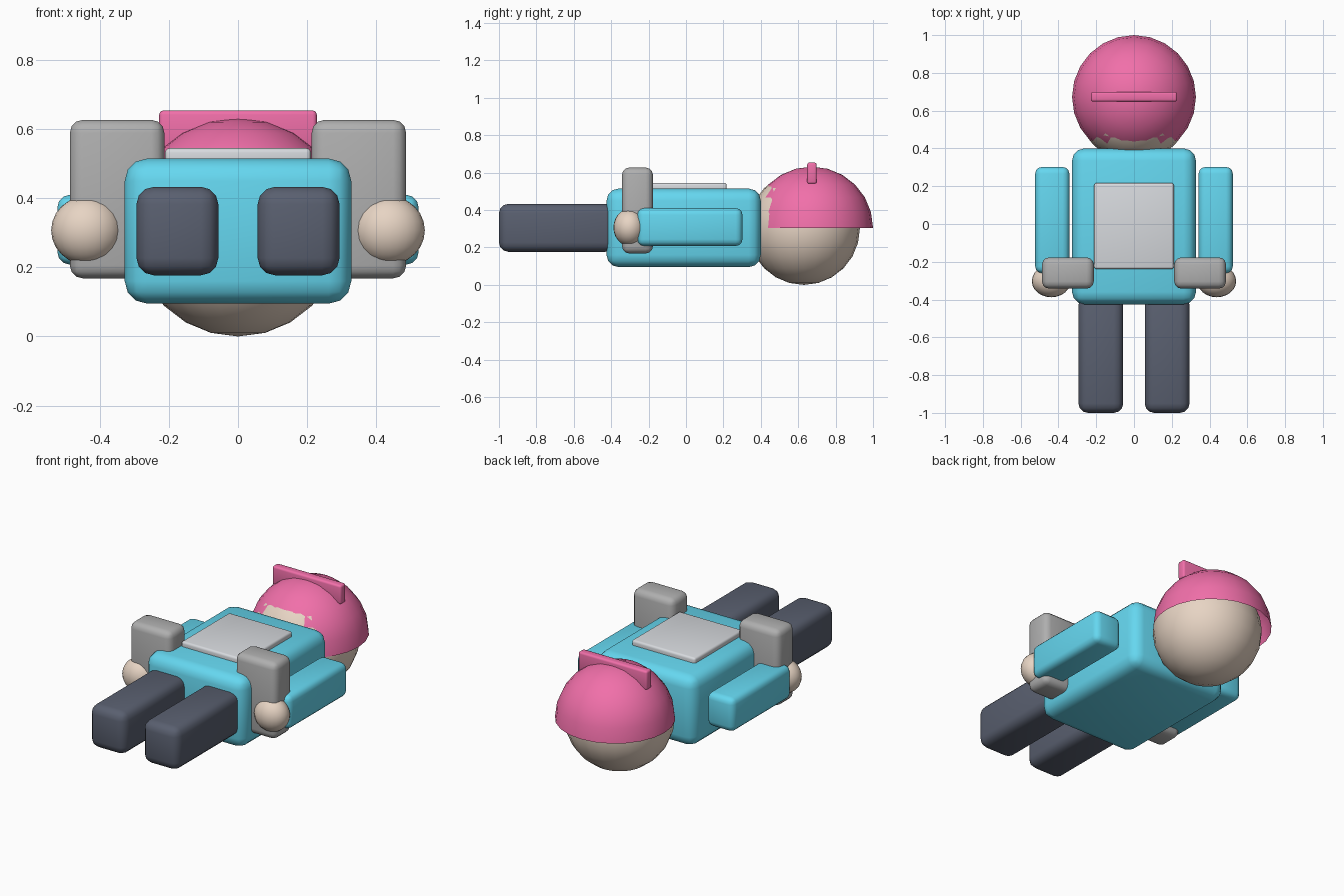
import bpy, bmesh, math
from mathutils import Matrix, Vector

if "Cube" in bpy.data.objects:
    bpy.data.objects.remove(bpy.data.objects["Cube"])


def material(name, rgb):
    m = bpy.data.materials.new(name)
    m.diffuse_color = (*rgb, 1)
    m.use_nodes = True
    m.node_tree.nodes["Principled BSDF"].inputs["Base Color"].default_value = m.diffuse_color
    return m


BLUE = material("sky_blue", (0.13, 0.68, 0.87))
PINK = material("pink", (0.88, 0.16, 0.40))
SKIN = material("skin", (0.80, 0.66, 0.55))
SLATE = material("slate", (0.10, 0.115, 0.16))
GREY = material("grey", (0.43, 0.43, 0.43))
PALE = material("pale_grey", (0.68, 0.70, 0.73))


def finish(bm, name, mat):
    bmesh.ops.recalc_face_normals(bm, faces=bm.faces)
    me = bpy.data.meshes.new(name)
    bm.to_mesh(me)
    bm.free()
    me.materials.append(mat)
    ob = bpy.data.objects.new(name, me)
    bpy.context.collection.objects.link(ob)
    bpy.ops.object.select_all(action='DESELECT')
    ob.select_set(True)
    bpy.context.view_layer.objects.active = ob
    bpy.ops.object.shade_smooth_by_angle(angle=math.radians(35))
    return ob


def box(name, lo, hi, bevel, mat):
    """Rounded box between two corners."""
    lo, hi = Vector(lo), Vector(hi)
    bm = bmesh.new()
    bmesh.ops.create_cube(bm, size=1, matrix=Matrix.Translation((lo + hi) / 2)
                          @ Matrix.Diagonal((*(hi - lo), 1)))
    bmesh.ops.bevel(bm, geom=bm.edges[:], offset=bevel, segments=3,
                    profile=0.5, affect='EDGES')
    return finish(bm, name, mat)


def ball(name, centre, radii, mat, half=False):
    """UV sphere, or only its open upper half."""
    bm = bmesh.new()
    bmesh.ops.create_uvsphere(bm, u_segments=24, v_segments=12, radius=1)
    if half:
        bmesh.ops.delete(bm, geom=[v for v in bm.verts if v.co.z < -0.01],
                         context='VERTS')
    bm.transform(Matrix.Translation(centre) @ Matrix.Diagonal((*radii, 1)))
    return finish(bm, name, mat)


# Body and chest panel
box("torso", (-0.328, -0.425, 0.095), (0.328, 0.40, 0.515), 0.065, BLUE)
box("chest_panel", (-0.211, -0.239, 0.49), (0.211, 0.217, 0.545), 0.013, PALE)

# Head, cap and cap ridge
ball("head", (0, 0.63, 0.303), (0.303, 0.30, 0.303), SKIN)
ball("cap", (0, 0.672, 0.305), (0.328, 0.328, 0.327), PINK, half=True)
box("cap_ridge", (-0.228, 0.648, 0.54), (0.228, 0.699, 0.654), 0.012, PINK)

# Limbs on both sides
for side, s in (("left", -1), ("right", 1)):
    def limb(part, x0, x1, y, z, bevel, mat):
        a, b = sorted((s * x0, s * x1))
        box(f"{side}_{part}", (a, y[0], z[0]), (b, y[1], z[1]), bevel, mat)
    limb("leg", 0.057, 0.294, (-1.0, -0.38), (0.177, 0.433), 0.05, SLATE)
    limb("arm", 0.342, 0.523, (-0.26, 0.302), (0.208, 0.41), 0.036, BLUE)
    limb("forearm_guard", 0.213, 0.487, (-0.342, -0.177), (0.168, 0.627), 0.038, GREY)
    ball(f"{side}_hand", (s * 0.438, -0.302, 0.307), (0.103, 0.086, 0.099), SKIN)
